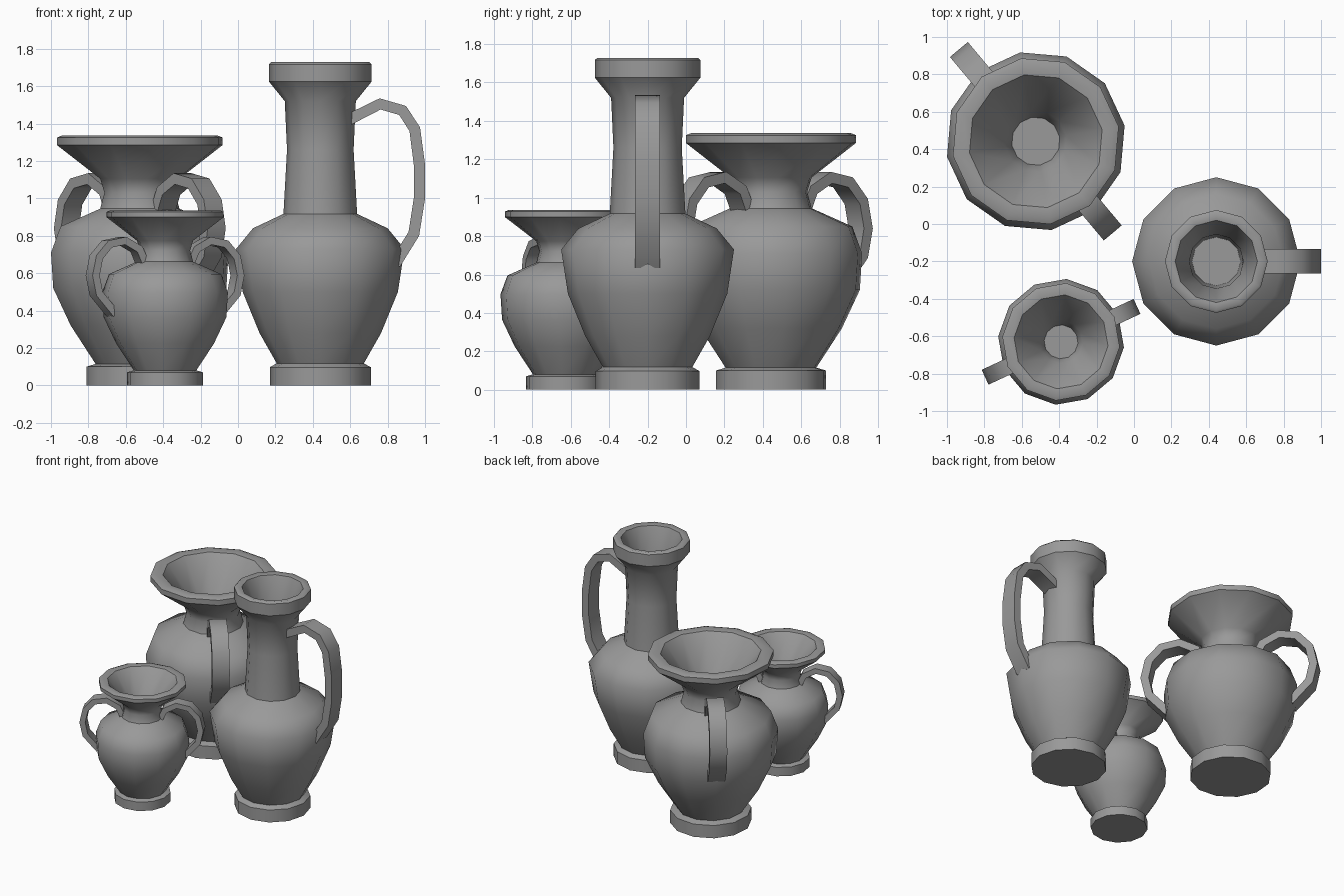
import bpy, bmesh, math
from mathutils import Matrix, Vector

if "Cube" in bpy.data.objects:
    bpy.data.objects.remove(bpy.data.objects["Cube"])

SIDES = 12

clay = bpy.data.materials.new("dark_clay")
clay.diffuse_color = (.32, .32, .32, 1)
clay.use_nodes = True
clay.node_tree.nodes["Principled BSDF"].inputs["Base Color"].default_value = clay.diffuse_color


def finish(bm, name, place):
    bmesh.ops.recalc_face_normals(bm, faces=bm.faces)
    for f in bm.faces:
        f.smooth = True
    me = bpy.data.meshes.new(name)
    bm.to_mesh(me)
    bm.free()
    me.materials.append(clay)
    ob = bpy.data.objects.new(name, me)
    bpy.context.collection.objects.link(ob)
    ob.matrix_world = place
    return ob


def make_sharp(ring):
    for i, v in enumerate(ring):
        w = ring[(i + 1) % len(ring)]
        for e in v.link_edges:
            if e.other_vert(v) is w:
                e.smooth = False


def skin(bm, rings):
    """Bridge rings of equal size and cap both ends."""
    n = len(rings[0])
    for a, b in zip(rings, rings[1:]):
        for i in range(n):
            j = (i + 1) % n
            bm.faces.new((a[i], a[j], b[j], b[i]))
    bm.faces.new(rings[0])
    bm.faces.new(rings[-1])
    make_sharp(rings[0])
    make_sharp(rings[-1])


def lathe(name, profile, sharp, place):
    """Revolve (radius, z) points; 'sharp' lists the crisp rings."""
    bm = bmesh.new()
    rings = []
    for r, z in profile:
        rings.append([bm.verts.new((r * math.cos(2 * math.pi * i / SIDES),
                                    r * math.sin(2 * math.pi * i / SIDES), z))
                      for i in range(SIDES)])
    skin(bm, rings)
    for k in sharp:
        make_sharp(rings[k])
    return finish(bm, name, place)


def strap(name, path, width, thick, place):
    """Flat strap swept along a path in the local xz plane."""
    pts = [Vector((x, 0, z)) for x, z in path]
    bm = bmesh.new()
    rings = []
    for i, p in enumerate(pts):
        d0 = (pts[i] - pts[i - 1]).normalized() if i else None
        d1 = (pts[i + 1] - pts[i]).normalized() if i < len(pts) - 1 else None
        t = ((d0 or d1) + (d1 or d0)).normalized()
        n = Vector((-t.z, 0, t.x)) * thick / 2
        w = Vector((0, width / 2, 0))
        rings.append([bm.verts.new(p + v) for v in (n + w, n - w, -n - w, -n + w)])
    skin(bm, rings)
    # crisp long edges, smooth along the bend
    for a, b in zip(rings, rings[1:]):
        for u, v in zip(a, b):
            bm.edges.get((u, v)).smooth = False
    return finish(bm, name, place)


# Two-handled vase: foot, body, neck, flared rim, inner funnel
VASE = [(.29, 0), (.29, .10), (.24, .115), (.375, .32), (.47, .52), (.482, .71),
        (.43, .85), (.215, .945), (.192, 1.03), (.215, 1.105), (.45, 1.285),
        (.45, 1.325), (.42, 1.337), (.36, 1.33), (.165, 1.08), (.13, .95)]
VASE_SHARP = (1, 2, 7, 10, 11, 13)
VASE_HANDLE = [(.18, .91), (.24, 1.04), (.36, 1.105), (.49, 1.08), (.58, .98),
               (.61, .84), (.58, .70), (.44, .545)]

# Tall one-handled jug
JUG = [(.27, 0), (.27, .097), (.233, .118), (.325, .28), (.415, .5), (.45, .73),
       (.36, .84), (.197, .917), (.178, 1.26), (.19, 1.52), (.275, 1.625),
       (.275, 1.717), (.262, 1.728), (.22, 1.72), (.145, 1.52), (.13, 1.0)]
JUG_SHARP = (1, 2, 7, 10, 11, 13)
JUG_HANDLE = [(.15, 1.42), (.32, 1.505), (.44, 1.47), (.505, 1.37), (.53, 1.18),
              (.53, 1.0), (.50, .81), (.40, .65)]


def two_handled(label, x, y, turn, scale):
    place = (Matrix.Translation((x, y, 0)) @
             Matrix.Rotation(math.radians(turn), 4, 'Z') @ Matrix.Scale(scale, 4))
    lathe(label + "_vase_body", VASE, VASE_SHARP, place)
    for i in range(2):
        strap(f"{label}_vase_handle_{i + 1}", VASE_HANDLE, .125, .06,
              place @ Matrix.Rotation(math.pi * i, 4, 'Z'))


two_handled("large", -.525, .4425, -50, 1.0)
two_handled("small", -.39, -.63, 25, .7)

jug_place = Matrix.Translation((.44, -.20, 0))
lathe("jug_body", JUG, JUG_SHARP, jug_place)
strap("jug_handle", JUG_HANDLE, .13, .06, jug_place)
